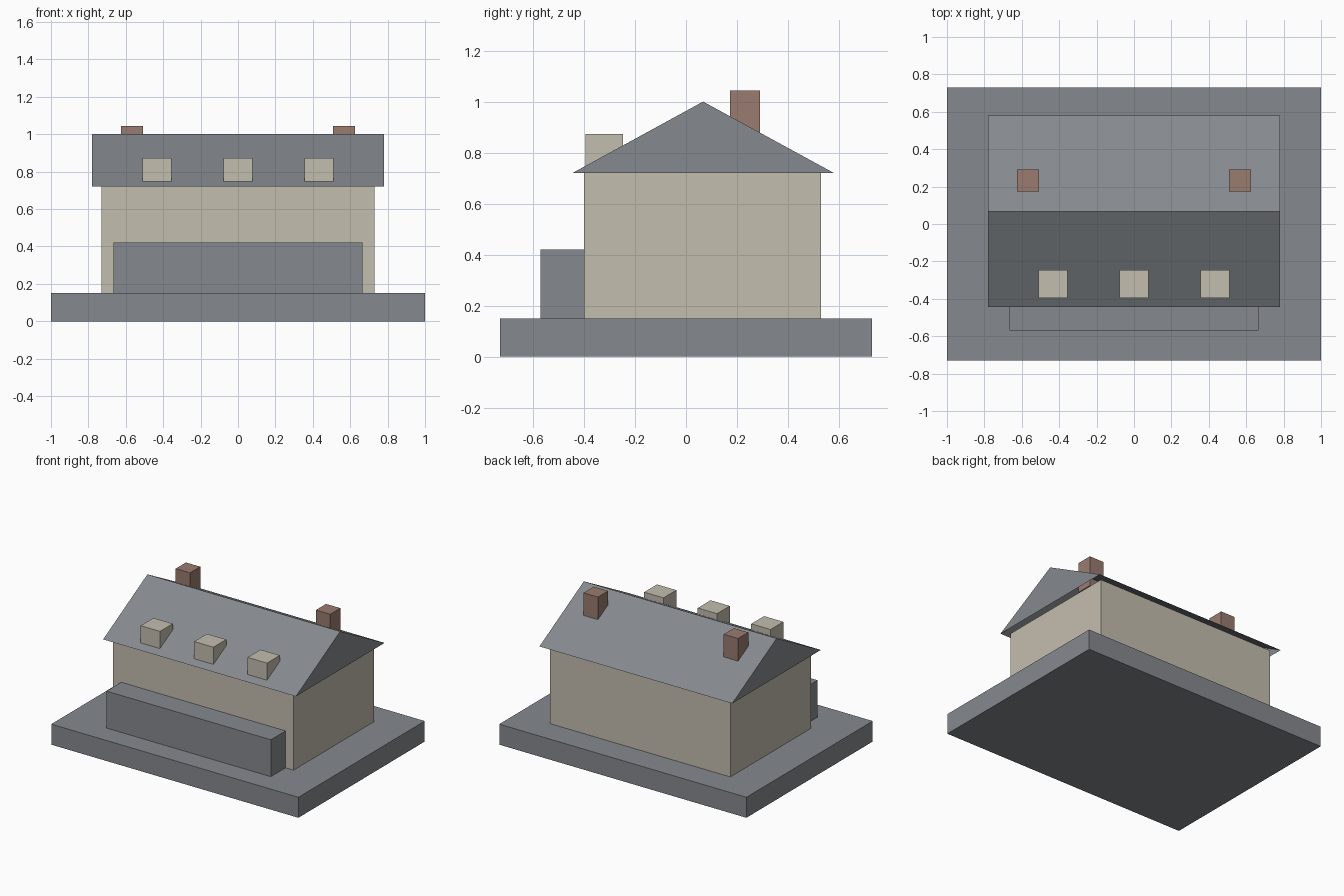
import bpy

cube = bpy.data.objects.get("Cube")
if cube:
    bpy.data.objects.remove(cube, do_unlink=True)


def material(name, rgb):
    mat = bpy.data.materials.new(name)
    mat.use_nodes = True
    color = (*rgb, 1)
    mat.diffuse_color = color
    mat.node_tree.nodes["Principled BSDF"].inputs["Base Color"].default_value = color
    return mat


slate = material("slate_grey", (0.235, 0.252, 0.272))
plaster = material("warm_plaster", (0.55, 0.51, 0.43))
brick = material("brick_brown", (0.32, 0.20, 0.16))


def mesh_object(name, verts, faces, mat):
    mesh = bpy.data.meshes.new(name)
    mesh.from_pydata(verts, [], faces)
    mesh.materials.append(mat)
    obj = bpy.data.objects.new(name, mesh)
    bpy.context.collection.objects.link(obj)
    return obj


def box(name, xs, ys, zs, mat):
    verts = [(x, y, z) for z in zs for y in ys for x in xs]
    faces = [(0, 2, 3, 1), (4, 5, 7, 6), (0, 1, 5, 4),
             (1, 3, 7, 5), (3, 2, 6, 7), (2, 0, 4, 6)]
    return mesh_object(name, verts, faces, mat)


# Ground slab, house body and low front block
box("base_slab", (-1, 1), (-0.73, 0.73), (0, 0.15), slate)
box("house_walls", (-0.73, 0.73), (-0.4, 0.53), (0.15, 0.72), plaster)
box("front_porch", (-0.665, 0.665), (-0.57, -0.4), (0.15, 0.42), slate)

# Gable roof shell, open underneath at the overhanging eaves
profile = [(-0.445, 0.72), (0.067, 1.0), (0.58, 0.72)]
roof_verts = [(x, y, z) for x in (-0.78, 0.78) for y, z in profile]
mesh_object("gable_roof", roof_verts,
            [(0, 3, 4, 1), (1, 4, 5, 2), (0, 1, 2), (3, 5, 4)], slate)

# Three dormers along the front slope
for side, x in (("right", -0.433), ("middle", 0), ("left", 0.433)):
    box(f"dormer_{side}", (x - 0.078, x + 0.078), (-0.395, -0.247),
        (0.743, 0.873), plaster)

# Pair of chimneys on the rear slope
for side, x in (("right", -0.567), ("left", 0.567)):
    box(f"chimney_{side}", (x - 0.058, x + 0.058), (0.173, 0.291),
        (0.82, 1.043), brick)
